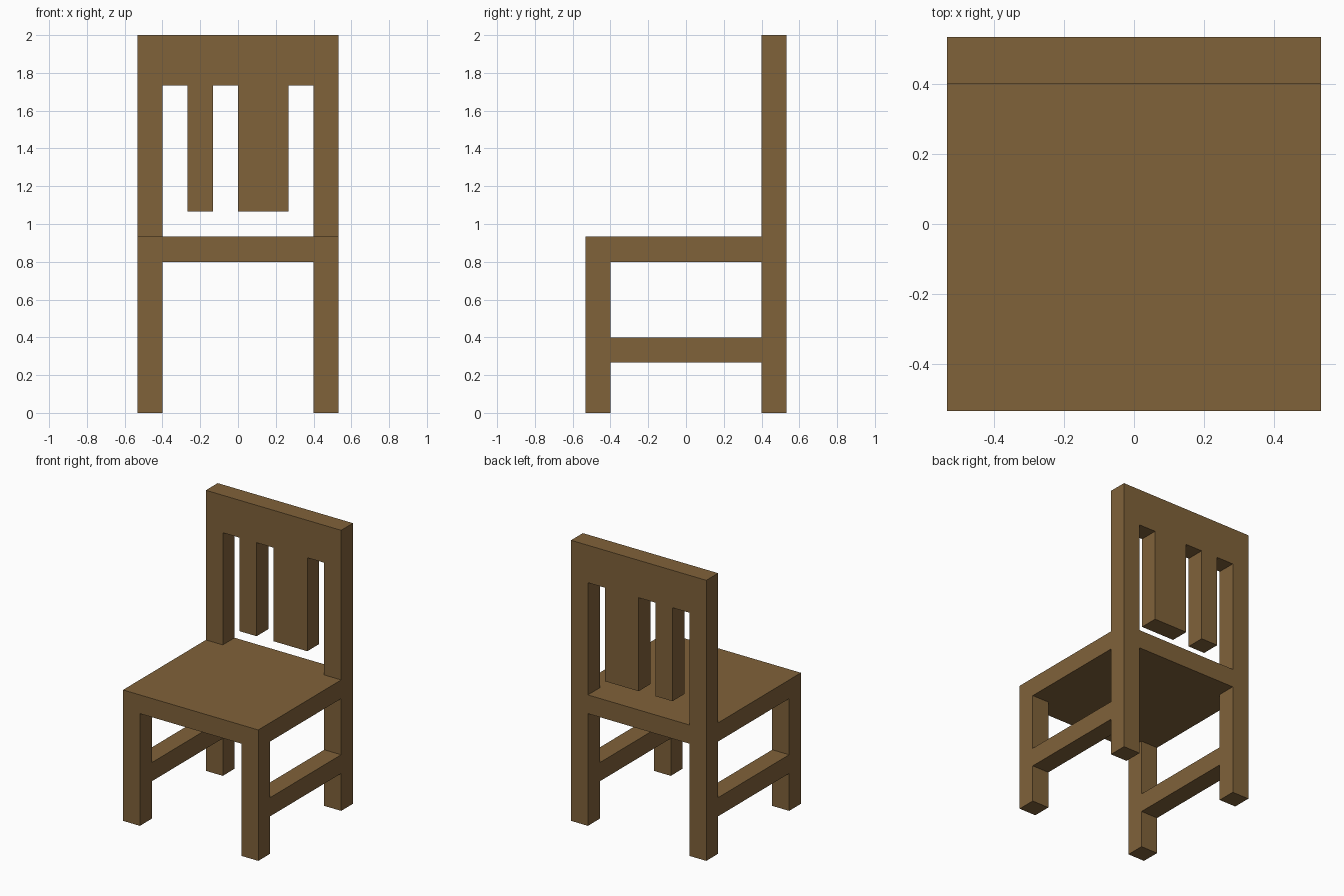
import bpy
import bmesh

if "Cube" in bpy.data.objects:
    bpy.data.objects.remove(bpy.data.objects["Cube"])

U = 2 / 15  # the chair sits on a regular grid, 15 units tall

wood = bpy.data.materials.new("brown wood")
wood.diffuse_color = (0.216, 0.122, 0.042, 1)
wood.use_nodes = True
wood.node_tree.nodes["Principled BSDF"].inputs["Base Color"].default_value = wood.diffuse_color


def box(name, x, y, z):
    """Box spanning the given (low, high) ranges in grid units."""
    bm = bmesh.new()
    bmesh.ops.create_cube(bm, size=1)
    for v in bm.verts:
        v.co = [(lo + hi) / 2 * U + c * (hi - lo) * U
                for c, (lo, hi) in zip(v.co, (x, y, z))]
    mesh = bpy.data.meshes.new(name)
    bm.to_mesh(mesh)
    bm.free()
    mesh.materials.append(wood)
    obj = bpy.data.objects.new(name, mesh)
    bpy.context.collection.objects.link(obj)
    return obj


# Seat and the rail closing it between the back posts
box("seat", (-4, 4), (-4, 3), (6, 7))
box("seat_back_rail", (-3, 3), (3, 4), (6, 7))

# Legs, back posts and side stretchers, left and right
for side, x in (("left", (-4, -3)), ("right", (3, 4))):
    box("front_leg_" + side, x, (-4, -3), (0, 6))
    box("back_post_" + side, x, (3, 4), (0, 13))
    box("stretcher_" + side, x, (-3, 3), (2, 3))

# Backrest: top rail with two hanging slats
box("top_rail", (-4, 4), (3, 4), (13, 15))
box("narrow_slat", (-2, -1), (3, 4), (8, 13))
box("wide_slat", (0, 2), (3, 4), (8, 13))
